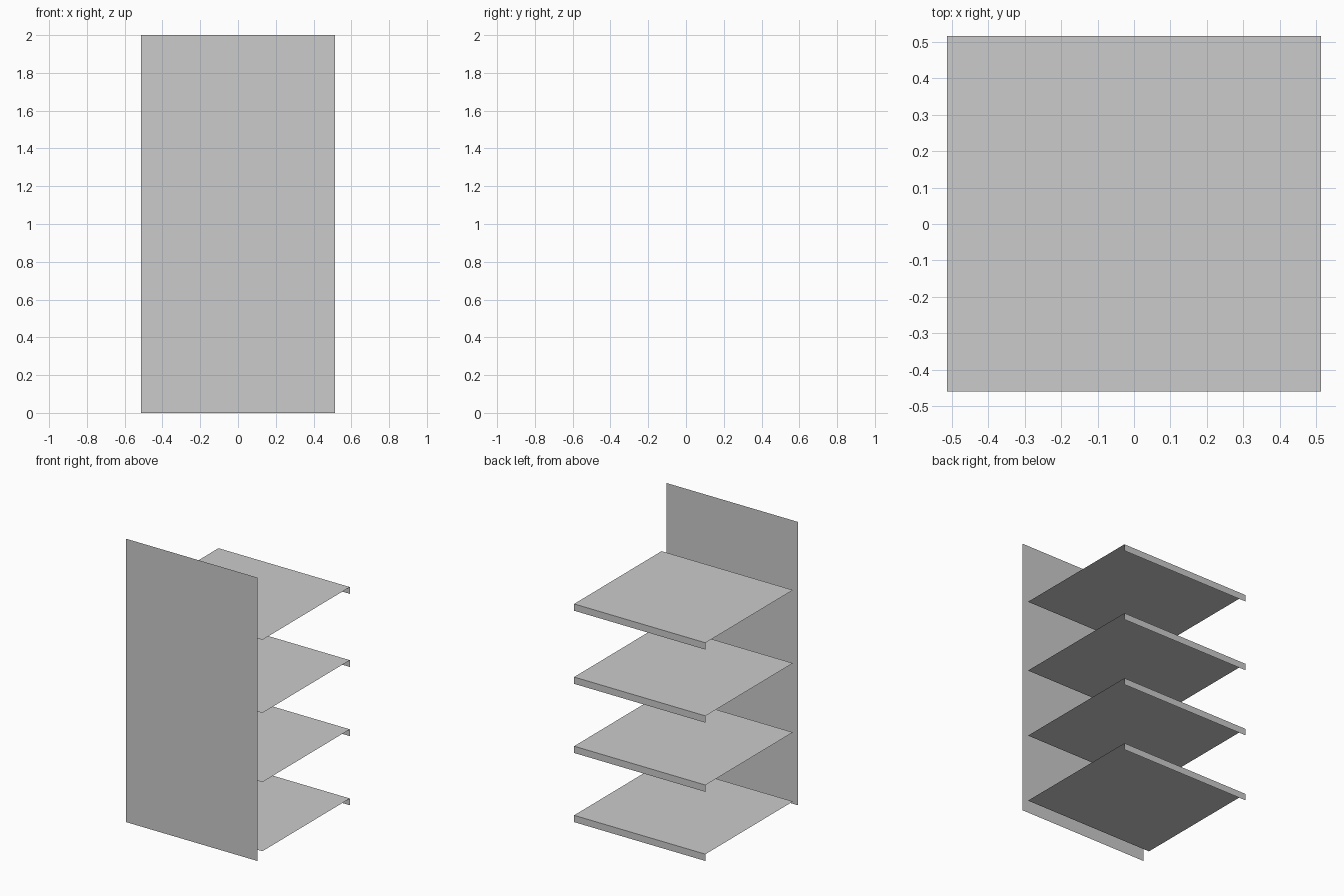
import bpy, bmesh

if "Cube" in bpy.data.objects:
    bpy.data.objects.remove(bpy.data.objects["Cube"])

W = 0.513            # half width
BACK = 0.515         # rear edge of the shelves
SHELF_FRONT = -0.46  # front edge of the shelves
LIP = 0.048          # height of the shelf lip


def strip(name, profile):
    """Sweep an open (y, z) profile across the width as thin sheets."""
    bm = bmesh.new()
    rows = [[bm.verts.new((x, y, z)) for x in (-W, W)] for y, z in profile]
    for a, b in zip(rows, rows[1:]):
        bm.faces.new((a[0], a[1], b[1], b[0]))
    mesh = bpy.data.meshes.new(name)
    bm.to_mesh(mesh)
    bm.free()
    obj = bpy.data.objects.new(name, mesh)
    bpy.context.collection.objects.link(obj)
    return obj


# Tall upright panel
strip("upright_panel", [(-BACK, 0), (-BACK, 2)])

# Four shelves, each with a lip hanging from the free edge
for i, z in enumerate((0.048, 0.536, 1.024, 1.54)):
    strip(f"shelf_{i + 1}", [(SHELF_FRONT, z), (BACK, z), (BACK, z - LIP)])
